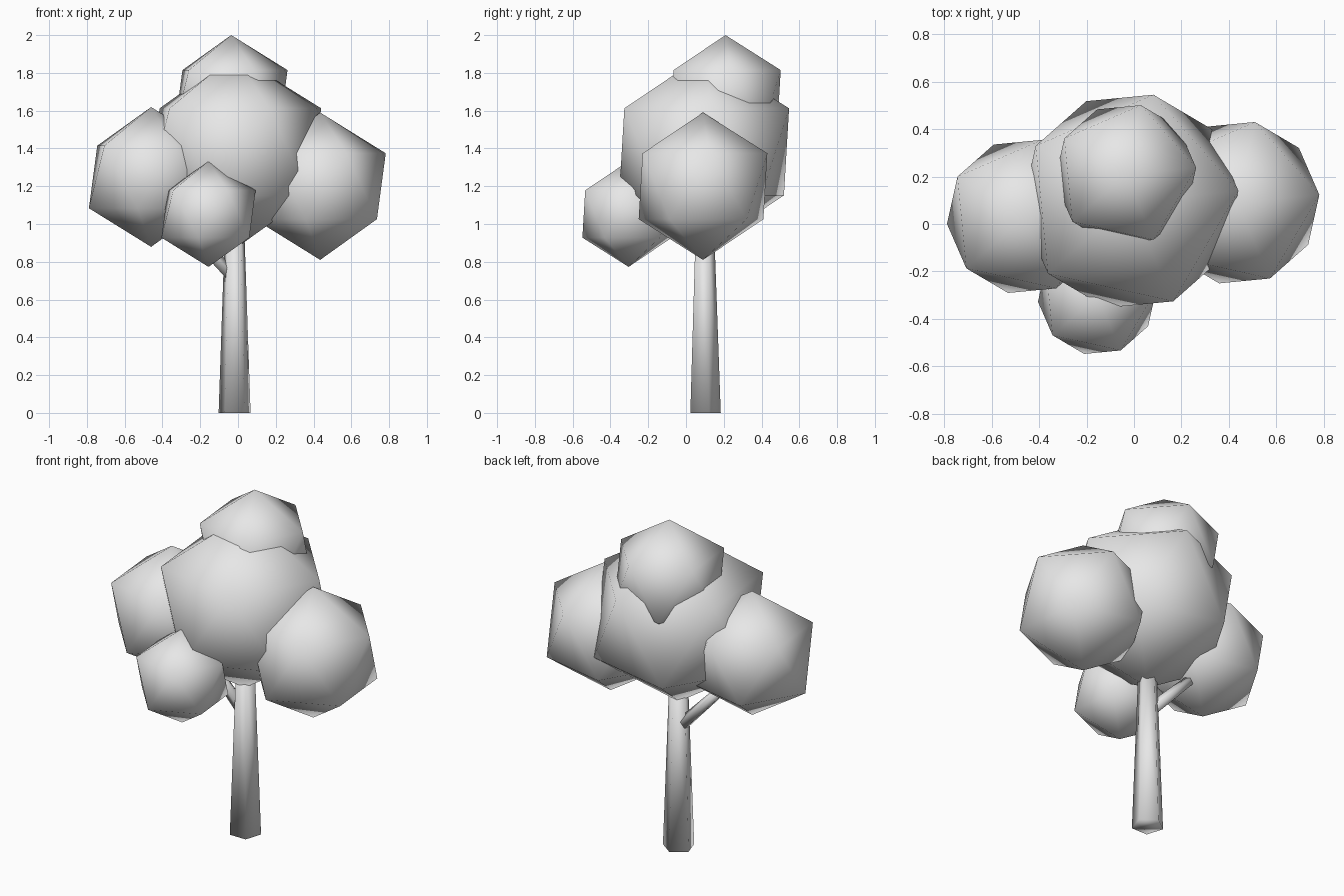
import bpy
from math import radians
from mathutils import Vector

cube = bpy.data.objects.get("Cube")
if cube:
    bpy.data.objects.remove(cube, do_unlink=True)

# One plain grey for the whole tree
grey = bpy.data.materials.new("plain_grey")
grey.use_nodes = True
grey.diffuse_color = (0.8, 0.8, 0.8, 1)
grey.node_tree.nodes["Principled BSDF"].inputs["Base Color"].default_value = (0.8, 0.8, 0.8, 1)


def finish(name):
    obj = bpy.context.object
    obj.name = obj.data.name = name
    obj.data.materials.append(grey)
    bpy.ops.object.shade_smooth()
    return obj


def foliage(name, centre, radius):
    """A smooth-shaded twenty-sided leaf clump."""
    bpy.ops.mesh.primitive_ico_sphere_add(
        subdivisions=1, radius=radius, location=centre, rotation=(0, 0, radians(5.5)))
    return finish(name)


def limb(name, start, end, r_start, r_end):
    """A tapered five-sided limb between two points."""
    start, end = Vector(start), Vector(end)
    axis = end - start
    bpy.ops.mesh.primitive_cone_add(
        vertices=5, radius1=r_start, radius2=r_end, depth=axis.length,
        location=(start + end) / 2,
        rotation=axis.to_track_quat('Z', 'Y').to_euler())
    return finish(name)


# Leaf clumps
foliage("main_foliage", (-0.018, 0.096, 1.382), 0.515)
foliage("top_foliage", (-0.036, 0.209, 1.665), 0.335)
foliage("left_foliage", (0.435, 0.09, 1.2), 0.39)
foliage("right_foliage", (-0.46, 0.032, 1.249), 0.37)
foliage("front_foliage", (-0.156, -0.304, 1.053), 0.28)

# Trunk, with its first corner to the back, and one side branch
trunk = limb("trunk", (-0.018, 0.095, 0), (-0.018, 0.095, 1.0), 0.089, 0.053)
trunk.rotation_euler = (0, 0, 0)
limb("branch", (-0.018, 0.095, 0.71), (-0.36, 0.10, 1.07), 0.038, 0.028)
